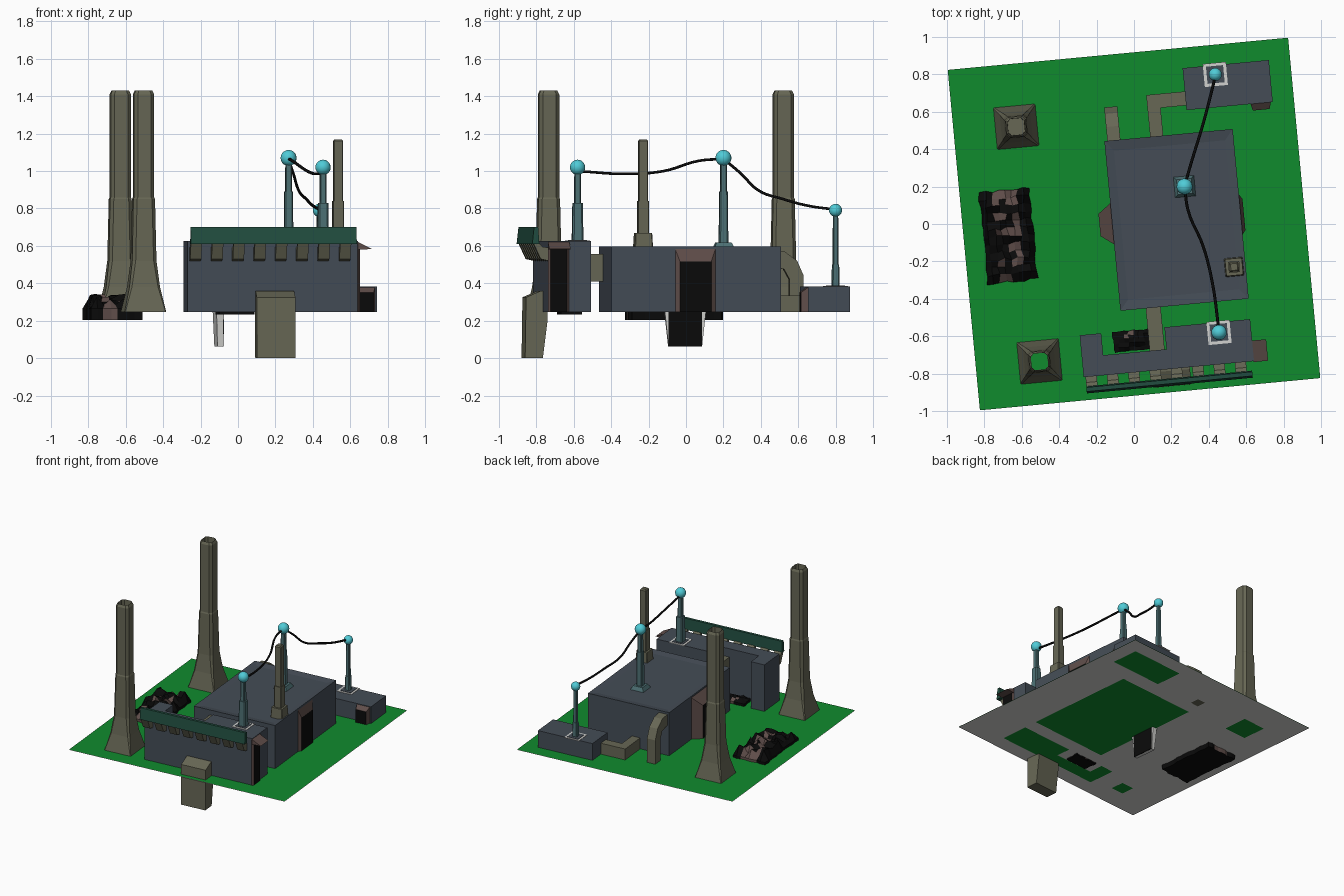
import bpy, bmesh, math, random
from mathutils import Matrix, Vector

if "Cube" in bpy.data.objects:
    bpy.data.objects.remove(bpy.data.objects["Cube"])

random.seed(4)
TURN = Matrix.Rotation(math.radians(5.4), 4, 'Z')   # whole site is turned slightly
G = 0.246                                           # ground level


def material(name, r, g, b):
    m = bpy.data.materials.new(name)
    m.diffuse_color = (r, g, b, 1)
    m.use_nodes = True
    m.node_tree.nodes["Principled BSDF"].inputs["Base Color"].default_value = m.diffuse_color
    return m


SLATE = material("slate", .058, .073, .093)
OLIVE = material("olive", .135, .135, .09)
GREEN = material("grass green", .005, .26, .027)
DARKGREEN = material("dark green", .015, .075, .05)
TEAL = material("teal", .075, .165, .175)
CYAN = material("cyan", .08, .6, .68)
BLACK = material("black", .003, .003, .003)
BROWN = material("brown", .115, .075, .068)
WHITE = material("off white", .65, .65, .63)


def finish(name, bm, mats, recalc=True):
    if recalc:
        bmesh.ops.recalc_face_normals(bm, faces=bm.faces)
    bm.transform(TURN)
    me = bpy.data.meshes.new(name)
    bm.to_mesh(me)
    bm.free()
    for m in mats:
        me.materials.append(m)
    ob = bpy.data.objects.new(name, me)
    bpy.context.collection.objects.link(ob)
    return ob


def loft(name, rings, mats, start=True, end=True, end_mat=0):
    """Skin a row of equal-length point rings."""
    bm = bmesh.new()
    vs = [[bm.verts.new(p) for p in r] for r in rings]
    n = len(rings[0])
    for a, b in zip(vs, vs[1:]):
        for i in range(n):
            j = (i + 1) % n
            bm.faces.new((a[i], a[j], b[j], b[i]))
    if start:
        bm.faces.new(vs[0][::-1])
    if end:
        bm.faces.new(vs[-1]).material_index = end_mat
    return finish(name, bm, mats)


def rect(u0, u1, v0, v1, z):
    return [(u0, v0, z), (u1, v0, z), (u1, v1, z), (u0, v1, z)]


def box(name, u0, u1, v0, v1, z0, z1, mat):
    return loft(name, [rect(u0, u1, v0, v1, z0), rect(u0, u1, v0, v1, z1)], [mat])


def outline_up(name, pts, z0, z1, mat):
    return loft(name, [[(u, v, z) for u, v in pts] for z in (z0, z1)], [mat])


def profile_u(name, pts, u0, u1, mat):
    """Side profile of (v, z) points swept along u."""
    return loft(name, [[(u, v, z) for v, z in pts] for u in (u0, u1)], [mat])


def plane(name, pts, z, mat, up):
    bm = bmesh.new()
    f = bm.faces.new([bm.verts.new((u, v, z)) for u, v in pts])
    f.normal_update()
    if (f.normal.z > 0) != up:
        f.normal_flip()
    return finish(name, bm, [mat], False)


def square(u, v, h, k=None):
    k = k or h
    return [(u - h, v - k), (u + h, v - k), (u + h, v + k), (u - h, v + k)]


def ring8(u, v, z, h, c):
    """Square of half width h with corners cut by c."""
    k = h - c
    return [(u + a, v + b, z) for a, b in ((h, -k), (h, k), (k, h), (-k, h),
                                           (-h, k), (-h, -k), (-k, -h), (k, -h))]


# ground: green top, pale underside with green footprints
S = 0.914
plane("ground_top", square(0, 0, S), G, GREEN, True)
plane("ground_underside", square(0, 0, S), G - .004, WHITE, False)
front_plan = [(-.345, -.79), (.57, -.79), (.57, -.565), (.11, -.565),
              (.11, -.683), (-.23, -.683), (-.23, -.565), (-.345, -.565)]
plane("footprint_front", front_plan, G - .007, GREEN, False)
plane("footprint_main", square(.229, 0, .344, .455), G - .007, GREEN, False)
plane("footprint_back", square(.569, .693, .231, .112), G - .007, GREEN, False)
plane("footprint_stack_front", square(-.572, -.684, .055), G - .007, GREEN, False)
plane("footprint_stack_back", square(-.578, .577, .1), G - .007, GREEN, False)
plane("footprint_pipe", square(-.065, .598, .037), G - .007, OLIVE, False)

# main hall with a very shallow sunken roof
M = (-.116, .573, -.455, .456)
I = (-.07, .527, -.40, .40)
loft("main_hall", [rect(*M, G), rect(*M, .597), rect(*I, .588)], [SLATE])
# front hall (notched plan) and back annex
outline_up("front_hall", front_plan, G, .625, SLATE)
box("back_annex", .337, .80, .58, .805, G, .382, SLATE)

# green awning board on eight brackets
profile_u("awning_board", [(-.878, .61), (-.84, .61), (-.846, .70), (-.868, .70)], -.336, .555, DARKGREEN)
for i in range(8):
    u = -.305 + i * .1145
    profile_u("awning_bracket", [(-.788, .52), (-.83, .53), (-.868, .612), (-.845, .62),
                                 (-.82, .595), (-.788, .59)], u - .03, u + .03, OLIVE)


# doors: bevelled brown frame with black opening, pushed out from a wall
def door(name, u, v, facing, w0, h0, w1, h1, depth):
    d = Vector((*facing, 0))
    s = Vector((-d.y, d.x, 0))
    def frame(w, h, k):
        o = Vector((u, v, G)) + d * k
        up = Vector((0, 0, h))
        return [o - s * w, o + s * w, o + s * w + up, o - s * w + up]
    loft(name, [frame(w0, h0, 0), frame(w1, h1, depth)], [BROWN, BLACK], end_mat=1)


door("main_east_door", .57, -.004, (1, 0), .112, .348, .084, .27, .02)
door("main_west_door", -.114, .012, (-1, 0), .112, .34, .06, .27, .07)
door("annex_door", .735, .582, (0, -1), .055, .133, .045, .105, .038)
door("front_hall_door", .568, -.738, (1, 0), .058, .37, .045, .335, .012)
loft("front_door_hood", [[(.568, v, .58), (.568, v, .622), (.645, v, .583)] for v in (-.795, -.68)], [BROWN])

# sunken door slab under the west side of the main hall
loft("sunken_door", [rect(-.118, -.09, -.085, .095, .062), rect(-.125, -.085, -.105, .115, G)], [WHITE])
loft("sunken_door_panel", [rect(-.092, -.086, -.085, .095, .062), rect(-.088, -.082, -.085, .095, G)], [BLACK])

# olive pipes and the chute below the front edge
profile_u("front_chute", [(-.885, 0), (-.79, 0), (-.765, .2), (-.765, .36), (-.80, .36), (-.88, .325)],
          .018, .225, OLIVE)
box("link_pipe", .02, .10, -.69, -.45, .41, .557, OLIVE)
profile_u("bent_pipe", [(.45, .58), (.53, .572), (.60, .52), (.635, .44), (.635, G),
                        (.56, G), (.56, .42), (.53, .475), (.45, .49)], -.1, -.03, OLIVE)
outline_up("corner_pipe", [(.13, .45), (.20, .45), (.20, .605), (.34, .605), (.34, .68), (.13, .68)],
           G, .335, OLIVE)


# two tall flared stacks, open at the top
def stack(name, u, v, floor, closed):
    prof = [(G, .112, .004), (.38, .082, .012), (.52, .065, .017), (.85, .058, .018),
            (.86, .054, .018), (1.41, .054, .018), (1.43, .045, .016), (floor, .044, .016)]
    loft(name, [ring8(u, v, *p) for p in prof], [OLIVE], start=False, end=closed)


stack("front_stack", -.572, -.684, G + .002, False)
stack("back_stack", -.578, .577, 1.36, True)

# stepped roof chimney
cu, cv = .511, -.279
prof = [(.585, .05), (.67, .045), (.67, .03), (.84, .03), (.84, .025), (1.16, .025), (1.17, .018)]
loft("roof_chimney", [ring8(cu, cv, z, h, h * .1) for z, h in prof], [OLIVE])


# masts with glowing balls
def mast(name, u, v, z0, zmid, ztop, r, w, n, base):
    loft(name + "_pole", [ring8(u, v, z, h, h * .3) for z, h in
                          ((z0, w), (zmid, w * .88), (zmid, n), (ztop, n * .9))], [TEAL])
    if base == TEAL:
        loft(name + "_base", [rect(u - .055, u + .055, v - .055, v + .055, z0),
                              rect(u - .04, u + .04, v - .04, v + .04, z0 + .03)], [TEAL])
    else:
        box(name + "_white_mark", u - .062, u + .062, v - .062, v + .062, z0, z0 + .004, WHITE)
        box(name + "_mark_inside", u - .046, u + .046, v - .046, v + .046, z0, z0 + .007, SLATE)
    bm = bmesh.new()
    bmesh.ops.create_uvsphere(bm, u_segments=16, v_segments=10, radius=r,
                              matrix=Matrix.Translation((u, v, ztop)))
    for f in bm.faces:
        f.smooth = True
    finish(name + "_ball", bm, [CYAN])


mast("front_mast", .398, -.62, .624, .83, 1.02, .041, .03, .018, WHITE)
mast("middle_mast", .288, .174, .588, .89, 1.07, .043, .025, .018, TEAL)
mast("back_mast", .508, .755, .381, .50, .79, .035, .021, .015, WHITE)

# hanging black cables between the balls (site coordinates already turned)
cables = {
    "front_cable": [(.455, -.58, 1.0), (.42, -.32, .985), (.37, -.12, 1.0),
                    (.29, .07, 1.055), (.27, .2, 1.065)],
    "back_cable": [(.27, .2, 1.065), (.295, .29, .99), (.325, .39, .895),
                   (.365, .52, .85), (.40, .65, .815), (.435, .79, .795)]}
for name, pts in cables.items():
    cu_ = bpy.data.curves.new(name, 'CURVE')
    cu_.dimensions = '3D'
    cu_.bevel_depth = .008
    cu_.bevel_resolution = 1
    cu_.resolution_u = 6
    sp = cu_.splines.new('BEZIER')
    sp.bezier_points.add(len(pts) - 1)
    for bp, p in zip(sp.bezier_points, pts):
        bp.co = p
        bp.handle_left_type = bp.handle_right_type = 'AUTO'
    cu_.materials.append(BLACK)
    bpy.context.collection.objects.link(bpy.data.objects.new(name, cu_))


# rough heaps: jittered grid tops, some brown lumps
def heap(name, u0, u1, v0, v1, low, high, nu, nv, bottom, lumps):
    bm = bmesh.new()
    bmesh.ops.create_grid(bm, x_segments=nu, y_segments=nv, size=.5)
    for v in bm.verts:
        x, y = v.co.x, v.co.y
        edge = max(abs(x), abs(y)) > .49
        ju, jv = (u1 - u0) / nu * .2, (v1 - v0) / nv * .2
        v.co = (u0 + (x + .5) * (u1 - u0) + random.uniform(-ju, ju),
                v0 + (y + .5) * (v1 - v0) + random.uniform(-jv, jv),
                G + .02 if edge else random.uniform(low, high))
    for f in bm.faces:
        c = f.calc_center_median()
        inside = u0 + .06 < c.x < u1 - .06
        f.material_index = 1 if inside and random.random() < lumps else 0
    rim = [e for e in bm.edges if e.is_boundary]
    new = bmesh.ops.extrude_edge_only(bm, edges=rim)["geom"]
    for v in new:
        if isinstance(v, bmesh.types.BMVert):
            v.co.z = bottom
    bmesh.ops.holes_fill(bm, edges=[e for e in new if isinstance(e, bmesh.types.BMEdge)], sides=0)
    finish(name, bm, [BLACK, BROWN])


heap("large_coal_heap", -.81, -.54, -.245, .245, .28, .345, 8, 12, .205, .4)
heap("small_coal_heap", -.17, .025, -.675, -.565, .265, .295, 7, 5, .232, .2)
